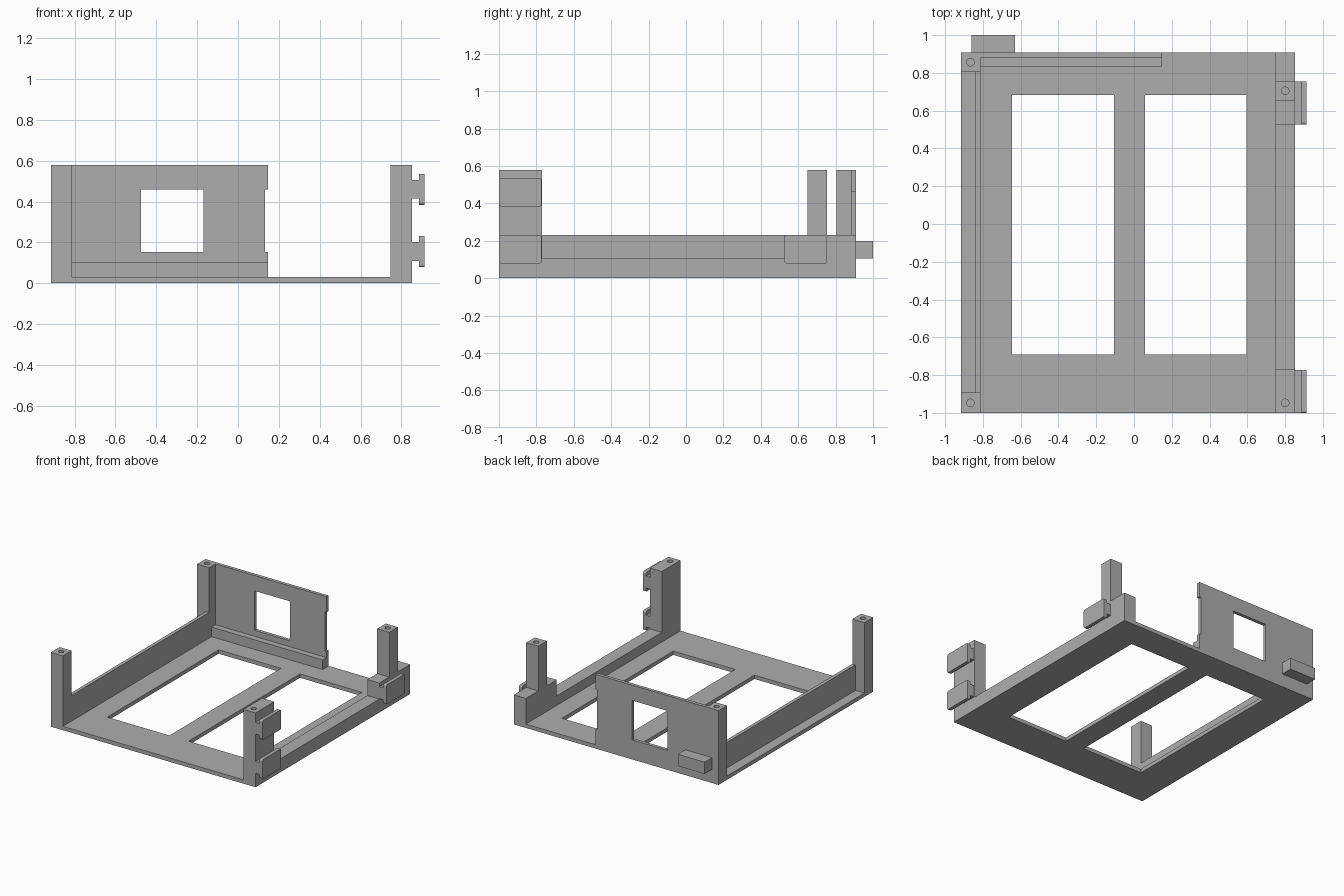
import bpy
import bmesh
from mathutils import Vector

default_cube = bpy.data.objects.get("Cube")
if default_cube:
    bpy.data.objects.remove(default_cube, do_unlink=True)

GREY = (0.42, 0.42, 0.42, 1.0)
grey = bpy.data.materials.new("plain grey")
grey.use_nodes = True
grey.diffuse_color = GREY
grey.node_tree.nodes["Principled BSDF"].inputs["Base Color"].default_value = GREY


def add_object(name, bm):
    mesh = bpy.data.meshes.new(name)
    bm.to_mesh(mesh)
    bm.free()
    mesh.materials.append(grey)
    obj = bpy.data.objects.new(name, mesh)
    bpy.context.collection.objects.link(obj)
    return obj


def box(name, x, y, z, round_x=0):
    """Box from ranges; round_x rounds the edges running along x."""
    bm = bmesh.new()
    bmesh.ops.create_cube(bm, size=1)
    low, high = (Vector(corner) for corner in zip(x, y, z))
    for v in bm.verts:
        v.co = [(a + b) / 2 + c * (b - a) for a, b, c in zip(low, high, v.co)]
    if round_x:
        edges = [e for e in bm.edges
                 if abs(e.verts[0].co.x - e.verts[1].co.x) > 1e-5]
        bmesh.ops.bevel(bm, geom=edges, offset=round_x, segments=3,
                        profile=0.5, affect='EDGES')
    return add_object(name, bm)


def cut(obj, cutter):
    """Subtract the cutter from the object and discard it."""
    cutter.hide_render = True
    mod = obj.modifiers.new("cut", 'BOOLEAN')
    mod.operation = 'DIFFERENCE'
    mod.solver = 'EXACT'
    mod.object = cutter
    bpy.context.view_layer.objects.active = obj
    bpy.ops.object.modifier_apply(modifier=mod.name)
    bpy.data.objects.remove(cutter, do_unlink=True)


def post(name, x, y, z, hole):
    """Corner post with a blind screw hole in its top."""
    obj = box(name, x, y, z)
    bm = bmesh.new()
    bmesh.ops.create_cone(bm, cap_ends=True, segments=24, radius1=0.02,
                          radius2=0.02, depth=0.3)
    bmesh.ops.translate(bm, verts=bm.verts, vec=(*hole, z[1]))
    cut(obj, add_object("screw_hole_cutter", bm))


FLOOR, RAIL, WALL, TOP = 0.03, 0.105, 0.23, 0.58
LEFT, RIGHT, FRONT, BACK = -0.917, 0.852, -1.0, 0.908
INNER_LEFT, INNER_RIGHT = -0.813, 0.748

# Floor frame with two long openings
floor = box("floor_frame", (LEFT, RIGHT), (FRONT, BACK), (0, FLOOR))
for opening in ((-0.645, -0.107), (0.058, 0.595)):
    cut(floor, box("opening_cutter", opening, (-0.692, 0.682), (-0.1, 0.1)))

# Corner posts
side = (LEFT, INNER_LEFT)
post("front_post_low_x", side, (FRONT, -0.892), (FLOOR, TOP), (-0.866, -0.947))
post("back_post_low_x", side, (0.804, BACK), (FLOOR, TOP), (-0.866, 0.857))
side = (INNER_RIGHT, RIGHT)
post("front_post_high_x", side, (FRONT, -0.77), (FLOOR, TOP), (0.8, -0.947))
post("back_post_high_x", side, (0.65, 0.755), (WALL, TOP), (0.8, 0.705))

# Side walls and the raised base of the back post
box("thin_side_wall", (-0.84, INNER_LEFT), (-0.892, 0.804), (FLOOR, WALL))
box("low_side_rail", side, (-0.77, 0.527), (FLOOR, RAIL))
box("back_post_base", side, (0.527, BACK), (FLOOR, WALL))

# Back panel with window, edge notch, ledge and outer block
panel = box("back_panel", (INNER_LEFT, 0.148), (0.882, BACK), (FLOOR, TOP))
for gap in ((-0.474, -0.17), (0.133, 0.2)):
    cut(panel, box("panel_cutter", gap, (0.8, 1.0), (0.152, 0.46)))
box("panel_ledge", (INNER_LEFT, 0.148), (0.834, 0.882), (FLOOR, RAIL))
box("rear_block", (-0.86, -0.63), (BACK, 1.0), (0.106, 0.198))

# T-shaped clips on the outer side
for name, y, z in (("front_lower", (FRONT, -0.772), 0.155),
                   ("front_upper", (FRONT, -0.772), 0.46),
                   ("back_lower", (0.527, 0.755), 0.155)):
    box(name + "_clip_neck", (RIGHT, 0.886), y, (z - 0.046, z + 0.046))
    box(name + "_clip_plate", (0.886, 0.914), y, (z - 0.076, z + 0.076), 0.012)
